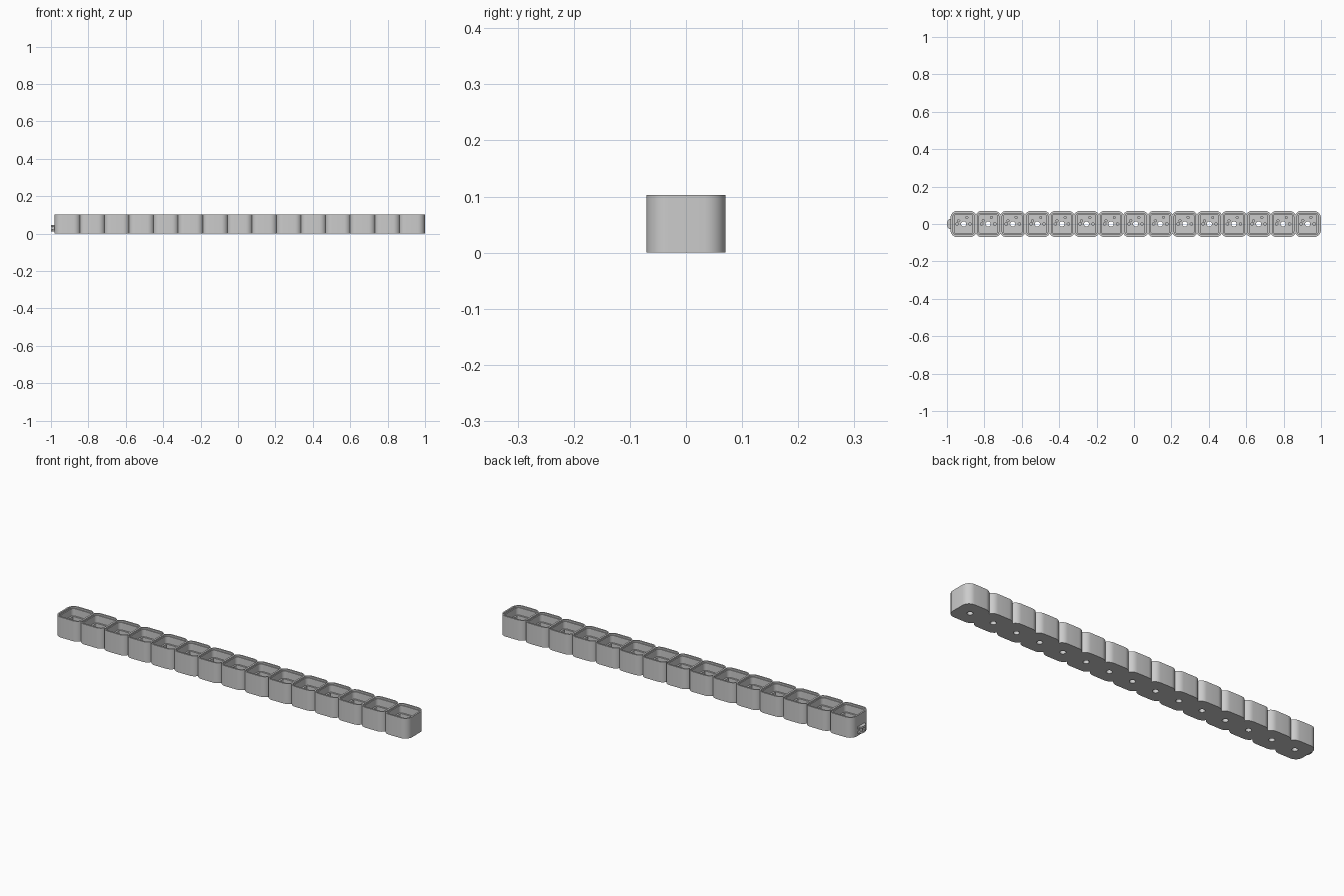
import bpy, bmesh, math

if "Cube" in bpy.data.objects:
    bpy.data.objects.remove(bpy.data.objects["Cube"])

COUNT, PITCH, FIRST = 15, 0.1314, -0.911
HEIGHT = 0.103


def outline(hx, hy, r, seg=8):
    pts = []
    for k, (sx, sy) in enumerate([(1, 1), (-1, 1), (-1, -1), (1, -1)]):
        for i in range(seg + 1):
            a = math.pi / 2 * (k + i / seg)
            pts.append((sx * (hx - r) + r * math.cos(a), sy * (hy - r) + r * math.sin(a)))
    return pts


def circle(cx, cy, r, n=20):
    return [(cx + r * math.cos(2 * math.pi * i / n), cy + r * math.sin(2 * math.pi * i / n)) for i in range(n)]


def prism(name, pts, z0, z1):
    bm = bmesh.new()
    face = bm.faces.new([bm.verts.new((x, y, z0)) for x, y in pts])
    ext = bmesh.ops.extrude_face_region(bm, geom=[face])
    bmesh.ops.translate(bm, vec=(0, 0, z1 - z0), verts=[v for v in ext["geom"] if isinstance(v, bmesh.types.BMVert)])
    bmesh.ops.recalc_face_normals(bm, faces=bm.faces[:])
    me = bpy.data.meshes.new(name)
    bm.to_mesh(me)
    bm.free()
    ob = bpy.data.objects.new(name, me)
    bpy.context.collection.objects.link(ob)
    return ob


def bake(ob, cutters):
    for c in cutters:
        m = ob.modifiers.new("cut", "BOOLEAN")
        m.operation, m.object, m.solver = "DIFFERENCE", c, "EXACT"
    dg = bpy.context.evaluated_depsgraph_get()
    me = bpy.data.meshes.new_from_object(ob.evaluated_get(dg))
    ob.modifiers.clear()
    ob.data = me
    for c in cutters:
        bpy.data.objects.remove(c)


def smooth(ob):
    bpy.ops.object.select_all(action="DESELECT")
    ob.select_set(True)
    bpy.context.view_layer.objects.active = ob
    bpy.ops.object.shade_smooth_by_angle(angle=math.radians(30))


# Cup: rounded shell with stepped cavity, socket floor, through hole and pin holes
cup = prism("cup", outline(0.0705, 0.0705, 0.038), 0, HEIGHT)
cuts = [
    prism("lip_cut", outline(0.062, 0.062, 0.022), 0.095, 0.2),
    prism("cavity_cut", outline(0.057, 0.057, 0.018), 0.058, 0.2),
    prism("socket_cut", outline(0.0483, 0.0483, 0.004), 0.034, 0.2),
    prism("centre_hole", circle(0, 0, 0.0138), -0.1, 0.2),
]
for x, y, r in [(-0.035, 0, 0.007), (0.035, 0, 0.007), (-0.0263, 0.0175, 0.006), (0.0175, 0.035, 0.006)]:
    cuts.append(prism("pin_hole", circle(x, y, r, 12), 0.01, 0.2))
bake(cup, cuts)
cup.location.x = FIRST
smooth(cup)

# Row of cups
for i in range(1, COUNT):
    c = cup.copy()
    c.name = f"cup_{i}"
    c.location.x = FIRST + i * PITCH
    bpy.context.collection.objects.link(c)

# Cable loop on the left end: two rounded tabs and side posts
tab = [(-0.975, 0.028), (-0.99, 0.026), (-0.997, 0.016), (-1.0, 0.006),
       (-1.0, -0.006), (-0.997, -0.016), (-0.99, -0.026), (-0.975, -0.028)]
for name, z0, z1 in [("lower_tab", 0.012, 0.022), ("upper_tab", 0.036, 0.046)]:
    smooth(prism(name, tab, z0, z1))
for s in (-1, 1):
    prism("tab_post", [(-0.975, s * 0.007), (-0.998, s * 0.007), (-0.998, s * 0.011), (-0.975, s * 0.013)], 0.02, 0.038)
